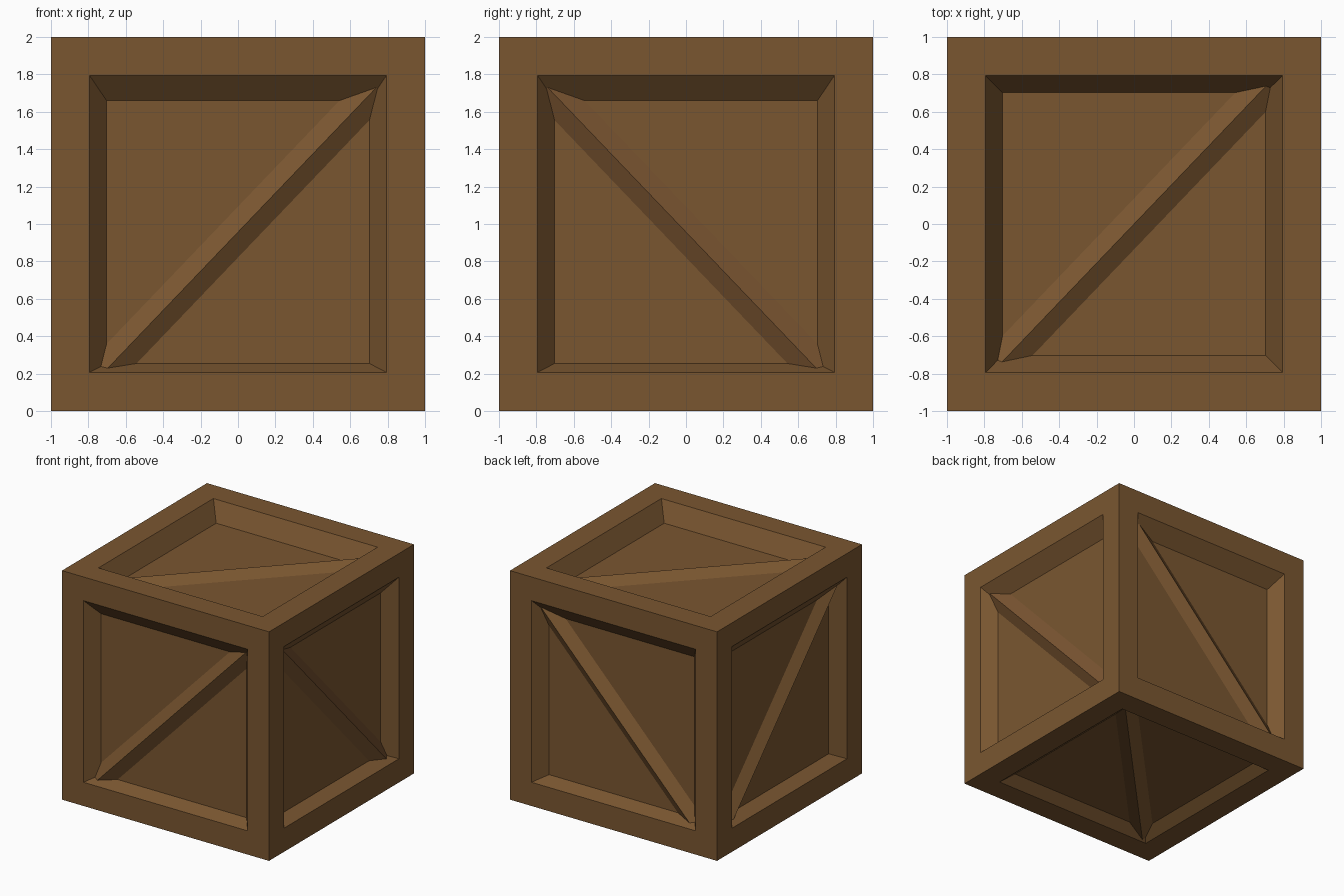
import bpy
import bmesh
from mathutils import Matrix, Vector

cube = bpy.data.objects.get("Cube")
if cube:
    bpy.data.objects.remove(cube, do_unlink=True)

RIM = 0.207                      # width of the frame boards
CORE_SCALE = 0.886               # recessed panels lie on a smaller box
CENTRE = Vector((0, 0, 1))
CORE_CENTRE = Vector((0, 0, 0.957))
SLOPE = 1.045                    # rise of the braces
HALF_WIDTH, HEIGHT, REACH = 0.094, 0.06, 1.19


def make_material(name, rgb):
    mat = bpy.data.materials.new(name)
    mat.use_nodes = True
    colour = (*rgb, 1)
    mat.diffuse_color = colour
    bsdf = mat.node_tree.nodes["Principled BSDF"]
    bsdf.inputs["Base Color"].default_value = colour
    bsdf.inputs["Roughness"].default_value = 0.8
    return mat


def add_object(name, bm, mat):
    bmesh.ops.recalc_face_normals(bm, faces=bm.faces)
    mesh = bpy.data.meshes.new(name)
    bm.to_mesh(mesh)
    bm.free()
    mesh.materials.append(mat)
    obj = bpy.data.objects.new(name, mesh)
    bpy.context.collection.objects.link(obj)


wood = make_material("brown wood", (0.195, 0.094, 0.030))
warm_wood = make_material("warm brown wood", (0.198, 0.091, 0.031))

# Crate body: inset a flat rim, inset again for the sloped walls, sink the panels
bm = bmesh.new()
bmesh.ops.create_cube(bm, size=2, matrix=Matrix.Translation(CENTRE))
bm.normal_update()
panels = list(bm.faces)
for thickness in (RIM, (1 - RIM) * (1 - CORE_SCALE)):
    bmesh.ops.inset_individual(bm, faces=panels, thickness=thickness,
                               use_even_offset=True)
    bm.normal_update()
for panel in panels:
    shift = CORE_CENTRE - CENTRE - panel.normal * (1 - CORE_SCALE)
    bmesh.ops.translate(bm, verts=panel.verts, vec=shift)
add_object("crate_body", bm, wood)


def add_brace(name, normal, along, mat):
    """Triangular bar lying across one panel, its ends buried in the frame."""
    n, a = Vector(normal), Vector(along).normalized()
    side = n.cross(a)
    base = CORE_CENTRE + n * CORE_SCALE
    bm = bmesh.new()
    rings = []
    for end in (-REACH, REACH):
        mid = base + a * end
        rings.append([bm.verts.new(p) for p in (
            mid - side * HALF_WIDTH, mid + side * HALF_WIDTH, mid + n * HEIGHT)])
    for ring in rings:
        bm.faces.new(ring)
    for i in range(3):
        j = (i + 1) % 3
        bm.faces.new((rings[0][i], rings[0][j], rings[1][j], rings[1][i]))
    add_object(name, bm, mat)


# One diagonal brace per side; opposite sides run parallel
add_brace("front_brace", (0, -1, 0), (1, 0, SLOPE), wood)
add_brace("back_brace", (0, 1, 0), (1, 0, SLOPE), wood)
add_brace("left_brace", (1, 0, 0), (0, -1, SLOPE), warm_wood)
add_brace("right_brace", (-1, 0, 0), (0, -1, SLOPE), wood)
add_brace("top_brace", (0, 0, 1), (1, SLOPE, 0), wood)
add_brace("bottom_brace", (0, 0, -1), (1, SLOPE, 0), wood)
